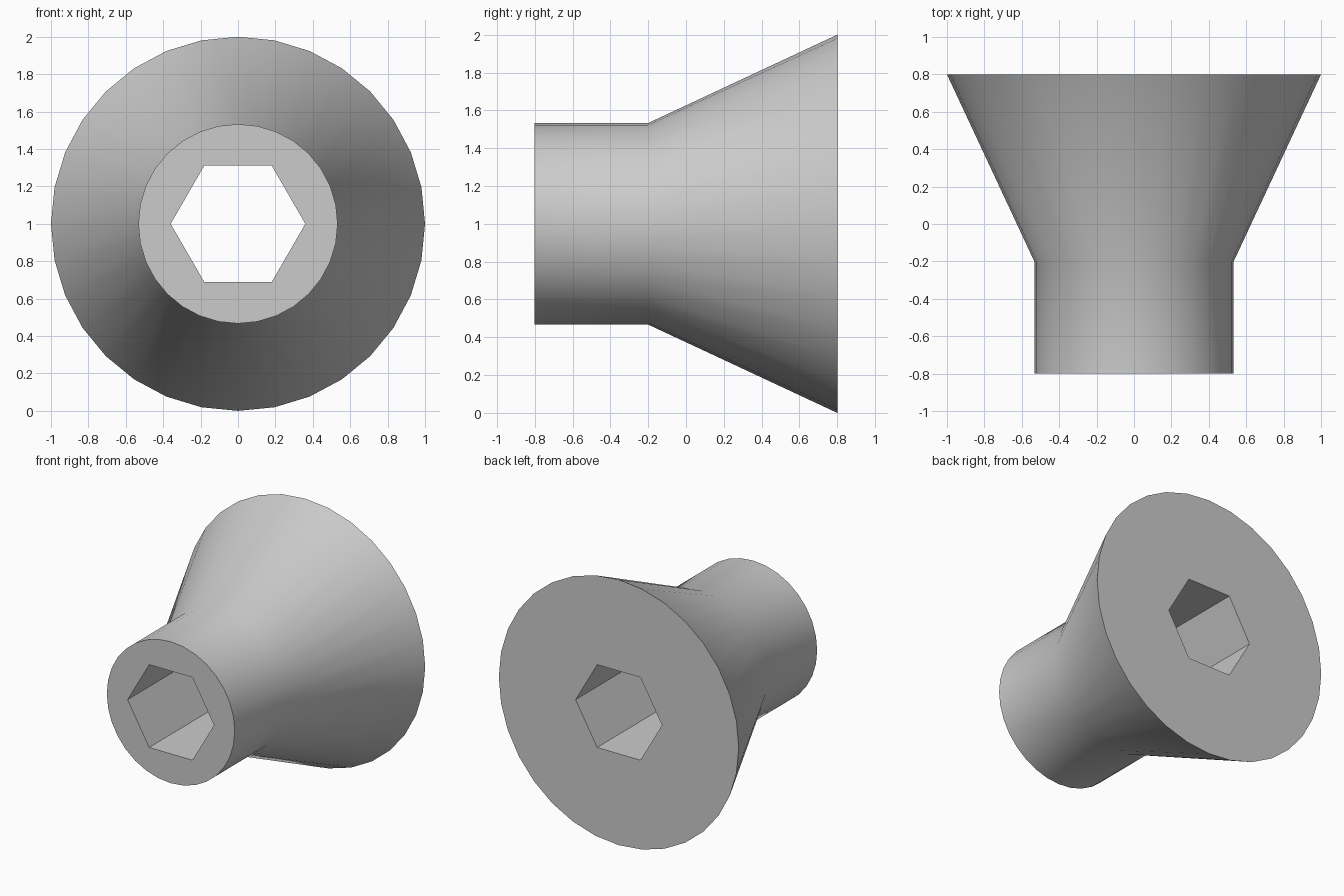
import bpy
import bmesh
from math import cos, sin, tau, radians
from mathutils import Vector

cube = bpy.data.objects.get("Cube")
if cube:
    bpy.data.objects.remove(cube, do_unlink=True)

CENTER_Z = 1.0
SIDES = 32

grey = bpy.data.materials.new("plain_grey")
grey.use_nodes = True
colour = (0.6, 0.6, 0.6, 1)
grey.diffuse_color = colour
grey.node_tree.nodes["Principled BSDF"].inputs["Base Color"].default_value = colour


def lathe(name, profile, sides):
    """Closed solid along y from (y, radius) stations."""
    bm = bmesh.new()
    rings = []
    for y, r in profile:
        angles = [tau * i / sides for i in range(sides)]
        rings.append([bm.verts.new(Vector((r * cos(a), y, CENTER_Z + r * sin(a)))) for a in angles])
    for lower, upper in zip(rings, rings[1:]):
        for i in range(sides):
            j = (i + 1) % sides
            bm.faces.new((lower[i], lower[j], upper[j], upper[i]))
    bm.faces.new(rings[0])
    bm.faces.new(rings[-1])
    bmesh.ops.recalc_face_normals(bm, faces=bm.faces)
    mesh = bpy.data.meshes.new(name)
    bm.to_mesh(mesh)
    bm.free()
    mesh.materials.append(grey)
    obj = bpy.data.objects.new(name, mesh)
    bpy.context.collection.objects.link(obj)
    return obj


# Straight neck flaring into a countersunk cone
body = lathe("flared_bushing", [(-0.8, 0.533), (-0.2, 0.533), (0.8, 1.0)], SIDES)

# Hexagonal through hole
cutter = lathe("hex_cutter", [(-1, 0.36), (1, 0.36)], 6)
cutter.hide_render = True
hole = body.modifiers.new("hex_hole", "BOOLEAN")
hole.operation = "DIFFERENCE"
hole.solver = "EXACT"
hole.object = cutter

bpy.ops.object.select_all(action="DESELECT")
body.select_set(True)
bpy.context.view_layer.objects.active = body
bpy.ops.object.modifier_apply(modifier=hole.name)
bpy.data.objects.remove(cutter, do_unlink=True)
bpy.ops.object.shade_smooth_by_angle(angle=radians(30))
